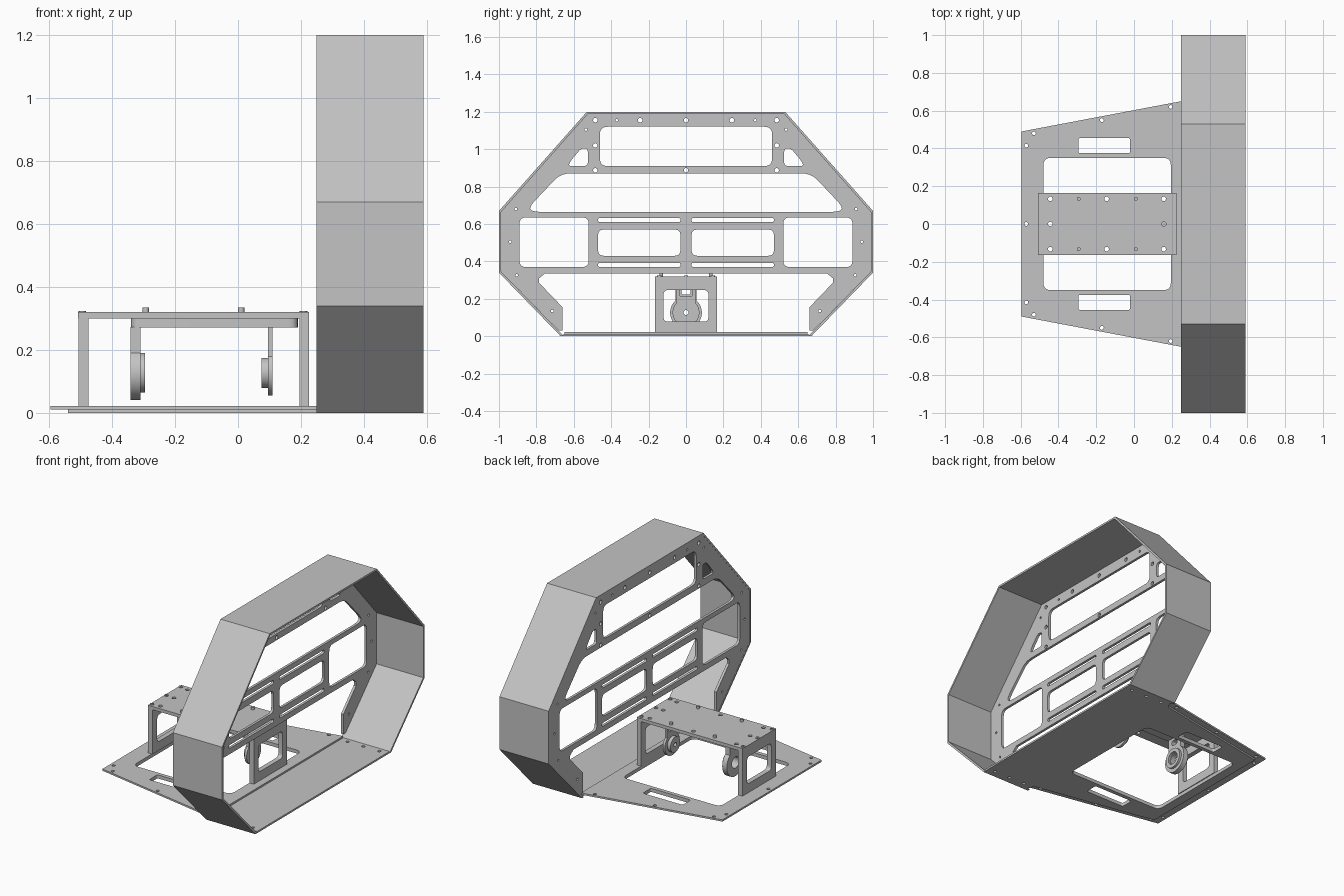
import bpy, bmesh, math
from mathutils import Matrix, Vector

cube = bpy.data.objects.get("Cube")
if cube:
    bpy.data.objects.remove(cube, do_unlink=True)

grey = bpy.data.materials.new("light grey metal")
grey.use_nodes = True
grey.diffuse_color = (0.55, 0.55, 0.55, 1)
grey.node_tree.nodes["Principled BSDF"].inputs["Base Color"].default_value = (0.55, 0.55, 0.55, 1)


def rounded(pts, r):
    """Polygon with softly rounded corners."""
    out = []
    for i, p in enumerate(pts):
        p = Vector(p)
        a = Vector(pts[i - 1]) - p
        b = Vector(pts[(i + 1) % len(pts)]) - p
        a = p + a.normalized() * min(r, a.length * 0.45)
        b = p + b.normalized() * min(r, b.length * 0.45)
        for k in range(6):
            t = k / 5
            out.append(a * (1 - t) ** 2 + p * 2 * t * (1 - t) + b * t * t)
    return out


def rect(x0, x1, y0, y1, r=0.0):
    pts = [(x0, y0), (x1, y0), (x1, y1), (x0, y1)]
    return rounded(pts, r) if r else pts


def circle(x, y, r, n=16):
    return [(x + r * math.cos(2 * math.pi * k / n), y + r * math.sin(2 * math.pi * k / n))
            for k in range(n)]


def flip(pts, axis=0):
    return [(-p[0], p[1]) if axis == 0 else (p[0], -p[1]) for p in pts]


def mirrored(half, axis=0):
    """Closed outline from one half."""
    return list(half) + flip(half, axis)[::-1]


def slab(name, loops, lo, hi, axis="z"):
    """Extrude an outline with holes: axis z uses (x, y), axis x uses (y, z)."""
    cu = bpy.data.curves.new(name, "CURVE")
    cu.dimensions = "2D"
    cu.fill_mode = "BOTH"
    cu.extrude = (hi - lo) / 2
    for pts in loops:
        s = cu.splines.new("POLY")
        s.points.add(len(pts) - 1)
        for q, p in zip(s.points, pts):
            q.co = (p[0], p[1], 0, 1)
        s.use_cyclic_u = True
    tmp = bpy.data.objects.new(name + "_profile", cu)
    bpy.context.scene.collection.objects.link(tmp)
    dg = bpy.context.evaluated_depsgraph_get()
    me = bpy.data.meshes.new_from_object(tmp.evaluated_get(dg))
    bpy.data.objects.remove(tmp, do_unlink=True)
    bpy.data.curves.remove(cu)
    me.transform(Matrix.Translation((0, 0, (lo + hi) / 2)))
    if axis == "x":
        me.transform(Matrix(((0, 0, 1, 0), (1, 0, 0, 0), (0, 1, 0, 0), (0, 0, 0, 1))))
    bm = bmesh.new()
    bm.from_mesh(me)
    bmesh.ops.remove_doubles(bm, verts=bm.verts, dist=1e-5)
    bmesh.ops.recalc_face_normals(bm, faces=bm.faces)
    bm.to_mesh(me)
    bm.free()
    me.name = name
    me.materials.clear()
    me.materials.append(grey)
    ob = bpy.data.objects.new(name, me)
    bpy.context.scene.collection.objects.link(ob)
    bpy.ops.object.select_all(action="DESELECT")
    ob.select_set(True)
    bpy.context.view_layer.objects.active = ob
    bpy.ops.object.shade_smooth_by_angle(angle=math.radians(25))
    return ob


# Folded outer shell, open at the bottom
outer = [(0.67, 0.0), (1.0, 0.34), (1.0, 0.67), (0.53, 1.2)]
inner = [(0.653, 0.0), (0.988, 0.345), (0.988, 0.665), (0.525, 1.188)]
slab("outer_shell", [mirrored(outer) + mirrored(inner)[::-1]], 0.25, 0.59, "x")

# Pierced upright panel
edge = [(0.70, 0.335), (0.755, 0.335), (0.785, 0.31), (0.785, 0.285), (0.66, 0.155),
        (0.66, 0.03), (0.681, 0.03)] + inner[1:]
cuts = [rect(-0.46, 0.46, 0.91, 1.12, 0.04),
        rounded(mirrored([(0.67, 0.87), (0.84, 0.69), (0.82, 0.665)]), 0.05)]
sides = [rounded([(0.525, 0.91), (0.63, 0.91), (0.615, 0.94), (0.56, 1.005), (0.525, 1.005)], 0.02),
         rect(0.52, 0.89, 0.37, 0.635, 0.035),
         rect(0.03, 0.47, 0.43, 0.57, 0.03),
         rect(0.03, 0.47, 0.61, 0.632, 0.01),
         rect(0.03, 0.47, 0.37, 0.392, 0.01)]
sides += [circle(y, z, 0.012) for y, z in
          [(0.485, 1.155), (0.245, 1.155), (0.485, 1.02), (0.485, 0.887)]]
sides += [circle(y, z, 0.007) for y, z in
          [(0.37, 1.155), (0.535, 1.105), (0.91, 0.68), (0.94, 0.505), (0.905, 0.325), (0.715, 0.135)]]
cuts += sides + [flip(s) for s in sides]
cuts += [circle(0, z, 0.012) for z in (1.155, 0.887)]
slab("upright_panel", [mirrored(edge)] + cuts, 0.251, 0.267, "x")

# Base: tapered top sheet over an inset lower sheet
opening = rect(-0.48, 0.195, -0.35, 0.35, 0.04)
slots = [rect(-0.295, -0.02, 0.375, 0.455, 0.012)]
holes = [circle(x, y, 0.01) for x, y in
         [(-0.57, 0.415), (-0.53, 0.48), (-0.17, 0.55), (0.195, 0.62)]]
tops = slots + holes
slab("base_top_sheet",
     [mirrored([(-0.595, 0.49), (0.25, 0.65), (0.27, 0.65)], 1), opening, circle(-0.57, 0, 0.01)]
     + tops + [flip(h, 1) for h in tops], 0.011, 0.022)
rim = [circle(x, 0.625, 0.01) for x in (0.32, 0.43, 0.54)]
lows = slots + rim
slab("base_lower_sheet",
     [mirrored([(-0.54, 0.46), (0.25, 0.61), (0.27, 0.655), (0.59, 0.655)], 1), opening]
     + lows + [flip(h, 1) for h in lows], 0.0, 0.0112)

# Raised table: two window-frame legs and a drilled top
frame = [rect(-0.165, 0.165, 0.022, 0.3), rect(-0.12, 0.12, 0.078, 0.247, 0.025)]
slab("rear_leg_frame", frame, -0.506, -0.475, "x")
slab("inner_leg_frame", frame, 0.195, 0.225, "x")
drill = [circle(x, y, 0.012) for x in (-0.443, -0.145, 0.157) for y in (-0.133, 0.133)]
drill += [circle(x, 0, 0.012) for x in (-0.443, 0.157)]
slab("table_top", [rect(-0.508, 0.225, -0.165, 0.165)] + drill, 0.3, 0.32)

# Screws and locating pins
for x in (-0.495, 0.208):
    for y in (-0.142, 0, 0.142):
        slab("table_screw", [circle(x, y, 0.012), circle(x, y, 0.005, 6)], 0.318, 0.324)
for x in (-0.293, 0.01):
    for y in (-0.133, 0.133):
        slab("locating_pin", [circle(x, y, 0.01)], 0.3, 0.335)

# Hanger beam under the table
slab("hanger_beam", [rect(-0.34, 0.19, -0.06, 0.06, 0.03)], 0.272, 0.3)


def hanger(r, z, w, top):
    """Round lug with a neck rising to the beam."""
    start = math.asin(w / r)
    arc = [(r * math.sin(start + (math.pi - start) * k / 14),
            z + r * math.cos(start + (math.pi - start) * k / 14)) for k in range(14)]
    return mirrored([(w, top)] + arc + [(0.001, z - r)])


# Bearing lugs
slab("large_lug", [hanger(0.085, 0.126, 0.055, 0.273), circle(0, 0.126, 0.035, 24),
                   rect(-0.025, 0.025, 0.222, 0.255, 0.015)], -0.342, -0.31, "x")
slab("large_bearing_ring", [circle(0, 0.128, 0.063, 32), circle(0, 0.128, 0.04, 32)], -0.31, -0.296, "x")
slab("small_lug", [hanger(0.072, 0.127, 0.05, 0.273), circle(0, 0.127, 0.013),
                   rect(-0.033, 0.033, 0.212, 0.268, 0.012)], 0.095, 0.11, "x")
slab("small_bearing_disc", [circle(0, 0.127, 0.048, 32), circle(0, 0.127, 0.013)], 0.074, 0.095, "x")
